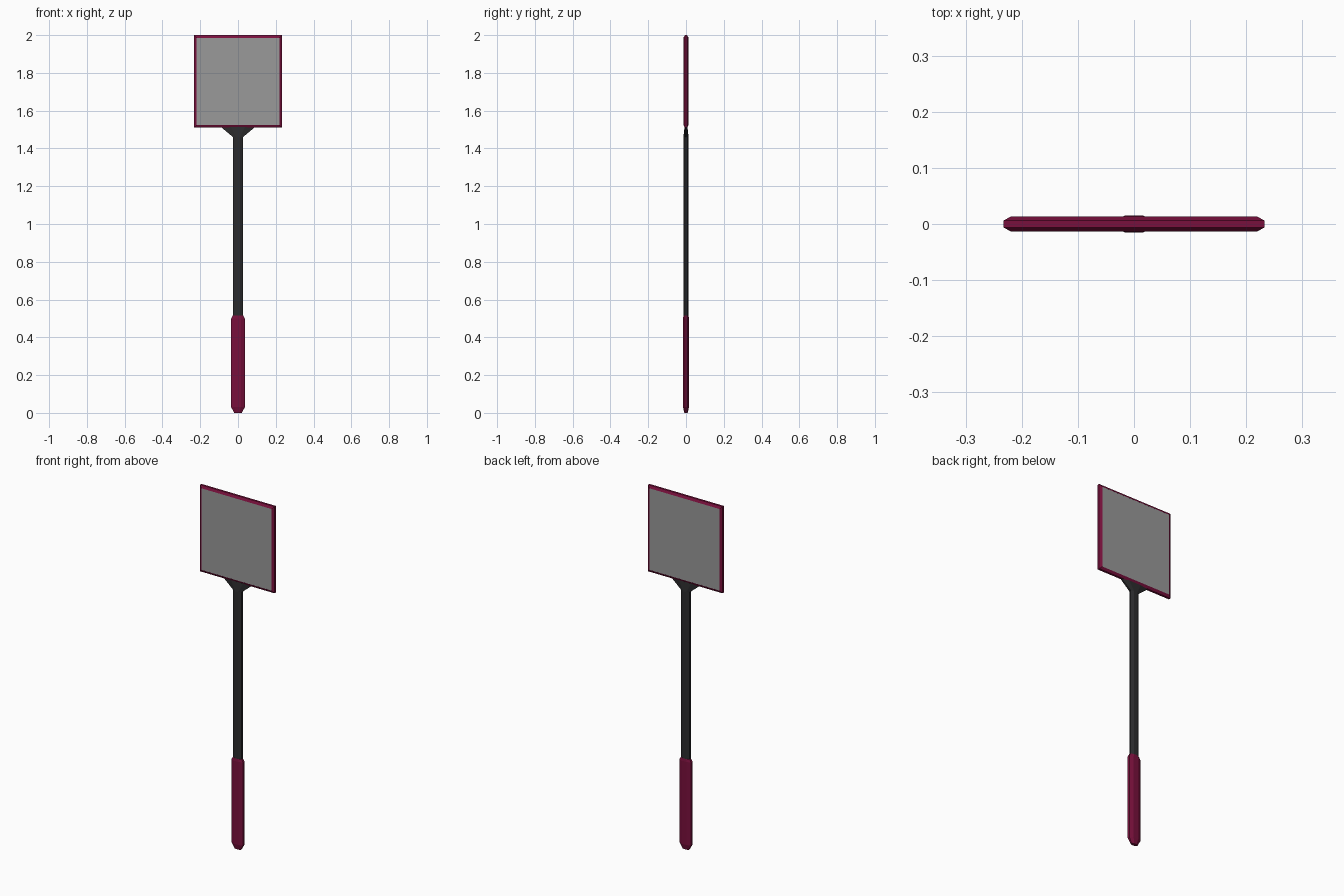
import bpy, bmesh
from math import cos, sin, pi

if "Cube" in bpy.data.objects:
    bpy.data.objects.remove(bpy.data.objects["Cube"])


def material(name, rgba):
    m = bpy.data.materials.new(name)
    m.diffuse_color = rgba
    m.use_nodes = True
    m.node_tree.nodes["Principled BSDF"].inputs["Base Color"].default_value = m.diffuse_color
    return m


maroon = material("maroon", (0.19, 0.005, 0.045, 1))
charcoal = material("charcoal", (0.025, 0.025, 0.027, 1))
mesh_grey = material("panel_grey", (0.32, 0.32, 0.32, 0.8))


def loft(name, rings, mat, caps=True, closed=False):
    """Skin a list of equal-length point rings with quads."""
    bm = bmesh.new()
    vr = [[bm.verts.new(p) for p in r] for r in rings]
    n = len(vr[0])
    pairs = list(zip(vr, vr[1:])) + ([(vr[-1], vr[0])] if closed else [])
    for a, b in pairs:
        for i in range(n):
            j = (i + 1) % n
            bm.faces.new((a[i], a[j], b[j], b[i]))
    if caps:
        bm.faces.new(vr[0])
        bm.faces.new(vr[-1])
    bmesh.ops.recalc_face_normals(bm, faces=bm.faces)
    me = bpy.data.meshes.new(name)
    bm.to_mesh(me)
    bm.free()
    me.materials.append(mat)
    ob = bpy.data.objects.new(name, me)
    bpy.context.collection.objects.link(ob)
    return ob


def octagon(hx, hy, z):
    """Flattened eight-sided section with flat front and sides."""
    k = cos(pi / 8)
    angles = [pi / 8 + i * pi / 4 for i in range(8)]
    return [(hx * cos(a) / k, hy * sin(a) / k, z) for a in angles]


def rectangle(inset, y):
    """Head outline pulled in by an inset, at depth y."""
    x, z0, z1 = 0.233 - inset, 1.51 + inset, 2.0 - inset
    return [(-x, y, z0), (x, y, z0), (x, y, z1), (-x, y, z1)]


# Grip with tapered ends
loft("grip", [octagon(*s) for s in (
    (0.020, 0.009, 0.0), (0.036, 0.0155, 0.03),
    (0.036, 0.0155, 0.50), (0.028, 0.0135, 0.515))], maroon)

# Shaft flaring into the head
loft("shaft", [octagon(*s) for s in (
    (0.026, 0.0135, 0.505), (0.026, 0.0135, 1.46),
    (0.09, 0.008, 1.513))], charcoal)

# Bevelled rectangular frame
loft("head_frame", [rectangle(*p) for p in (
    (0.014, -0.0135), (0, -0.006), (0, 0.006), (0.014, 0.0135))],
    maroon, caps=False, closed=True)

# Flat swatting panel filling the frame
loft("head_panel", [rectangle(0.0135, y) for y in (-0.0132, 0.0132)], mesh_grey)
